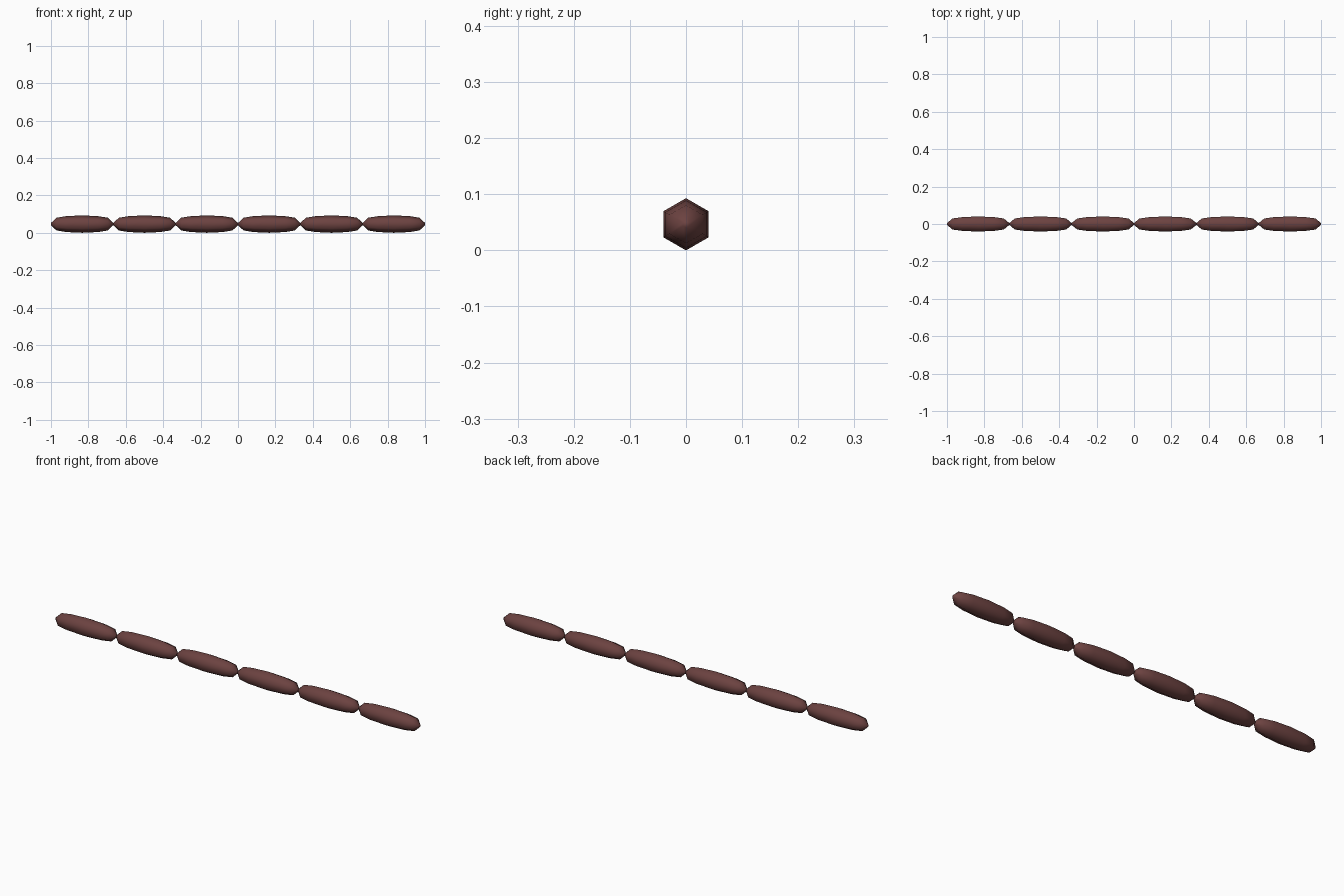
import bpy, bmesh, math

if "Cube" in bpy.data.objects:
    bpy.data.objects.remove(bpy.data.objects["Cube"])

mat = bpy.data.materials.new("sausage brown")
mat.diffuse_color = (0.15, 0.055, 0.052, 1)
mat.use_nodes = True
mat.node_tree.nodes["Principled BSDF"].inputs["Base Color"].default_value = mat.diffuse_color

COUNT, SIDES, ZC = 6, 6, 0.0465
STEP = 2 / COUNT
# half profile of one link: (distance from middle, radius)
HALF = [(STEP / 2, 0.006), (0.137, 0.034), (0.085, 0.0425), (0, 0.0465)]
PROFILE = [(-x, r) for x, r in HALF] + [(x, r) for x, r in HALF[-2::-1]]


def link(name, cx):
    bm = bmesh.new()
    rings = []
    for x, r in PROFILE:
        rings.append([bm.verts.new((x, r * math.sin(math.tau * k / SIDES),
                                    r * math.cos(math.tau * k / SIDES)))
                      for k in range(SIDES)])
    for a, b in zip(rings, rings[1:]):
        for k in range(SIDES):
            n = (k + 1) % SIDES
            bm.faces.new((a[k], a[n], b[n], b[k]))
    bm.faces.new(rings[0])
    bm.faces.new(rings[-1])
    bmesh.ops.recalc_face_normals(bm, faces=bm.faces)
    for f in bm.faces:
        f.smooth = True
    me = bpy.data.meshes.new(name)
    bm.to_mesh(me)
    bm.free()
    me.materials.append(mat)
    ob = bpy.data.objects.new(name, me)
    ob.location = (cx, 0, ZC)
    bpy.context.collection.objects.link(ob)


# string of links, end to end
for i in range(COUNT):
    link(f"sausage_link_{i + 1}", -1 + STEP * (i + 0.5))
